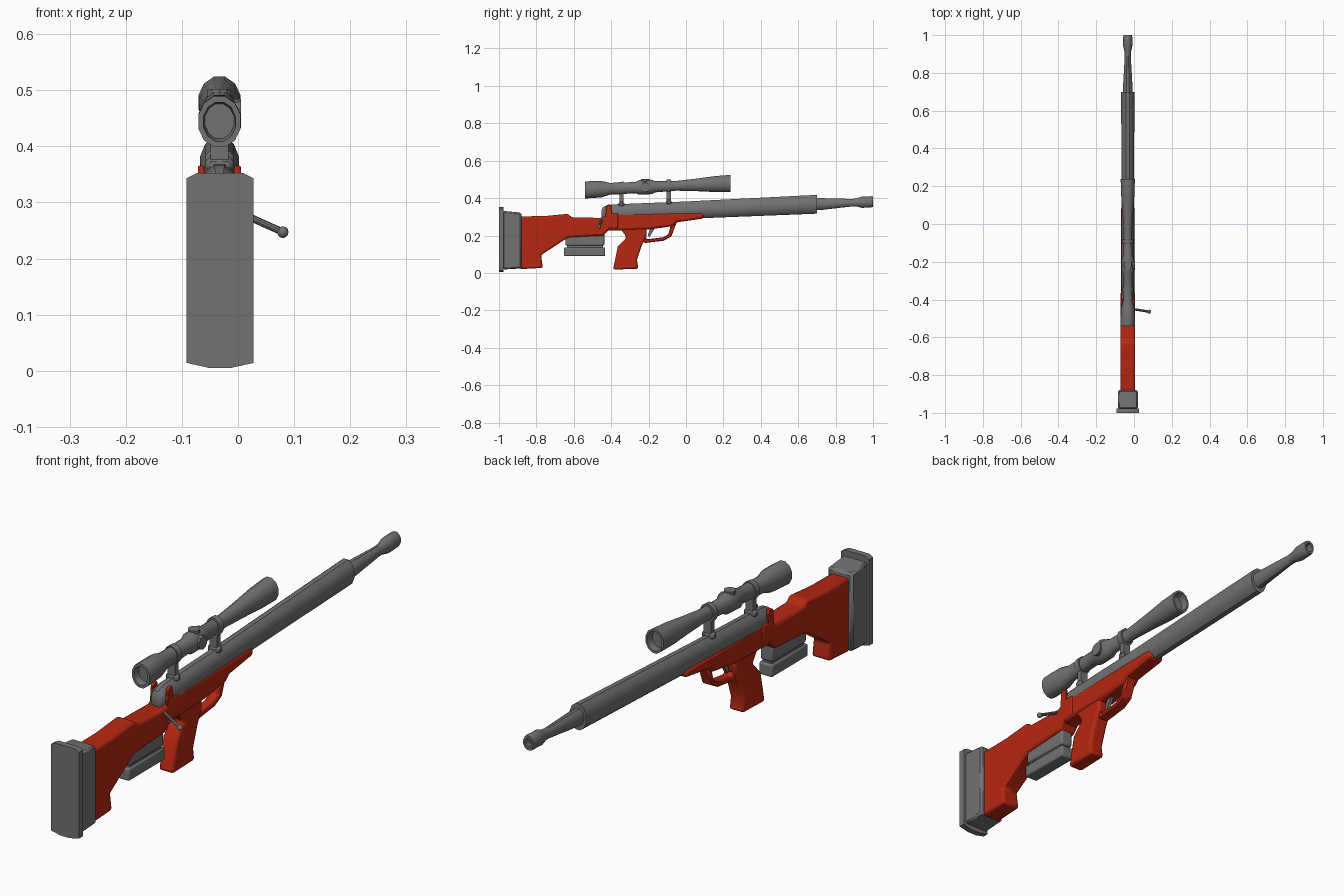
import bpy, bmesh, math
from mathutils import Vector

cube = bpy.data.objects.get("Cube")
if cube:
    bpy.data.objects.remove(cube)

CX = -0.033      # middle plane of the rifle
SLOPE = 0.045    # upward tilt of barrel and scope


def material(name, color):
    m = bpy.data.materials.new(name)
    m.use_nodes = True
    m.diffuse_color = color
    m.node_tree.nodes["Principled BSDF"].inputs["Base Color"].default_value = color
    return m


RED = material("red stock", (0.47, 0.02, 0.006, 1))
GREY = material("gunmetal grey", (0.17, 0.17, 0.17, 1))


def finish(bm, name, mat, bevel=0, segments=2, angle=35):
    bmesh.ops.recalc_face_normals(bm, faces=bm.faces)
    mesh = bpy.data.meshes.new(name)
    bm.to_mesh(mesh)
    bm.free()
    ob = bpy.data.objects.new(name, mesh)
    bpy.context.collection.objects.link(ob)
    mesh.materials.append(mat)
    if bevel:
        mod = ob.modifiers.new("bevel", "BEVEL")
        mod.width, mod.segments = bevel, segments
        mod.limit_method, mod.angle_limit = "ANGLE", math.radians(40)
    bpy.ops.object.select_all(action="DESELECT")
    ob.select_set(True)
    bpy.context.view_layer.objects.active = ob
    bpy.ops.object.shade_smooth_by_angle(angle=math.radians(angle))
    return ob


def slab(name, outline, width, mat, bevel=0, x=CX, segments=2):
    """Extrude a side outline of (y, z) points across x."""
    bm = bmesh.new()
    face = bm.faces.new([bm.verts.new((x - width / 2, y, z)) for y, z in outline])
    new = bmesh.ops.extrude_face_region(bm, geom=[face])["geom"]
    bmesh.ops.translate(bm, vec=(width, 0, 0),
                        verts=[v for v in new if isinstance(v, bmesh.types.BMVert)])
    return finish(bm, name, mat, bevel, segments)


def box(y0, y1, z0, z1):
    return [(y0, z0), (y1, z0), (y1, z1), (y0, z1)]


def tube(name, rings, z0, squash, sides=12):
    """Loft oval rings of (y, radius) along the tilted axis."""
    bm = bmesh.new()
    loops = []
    for y, r in rings:
        turn = [2 * math.pi * (i + 0.5) / sides for i in range(sides)]
        loops.append([bm.verts.new((CX + r * squash * math.cos(a), y,
                                    z0 + SLOPE * y + r * math.sin(a))) for a in turn])
    for a, b in zip(loops, loops[1:]):
        for i in range(sides):
            j = (i + 1) % sides
            bm.faces.new((a[i], a[j], b[j], b[i]))
    bm.faces.new(loops[0])
    bm.faces.new(loops[-1])
    return finish(bm, name, GREY)


def rod(name, start, end, radius, sides=10):
    start, end = Vector(start), Vector(end)
    way = end - start
    bm = bmesh.new()
    bmesh.ops.create_cone(bm, cap_ends=True, segments=sides, radius1=radius,
                          radius2=radius, depth=way.length)
    bm.transform(way.to_track_quat("Z", "Y").to_matrix().to_4x4())
    bmesh.ops.translate(bm, vec=(start + end) / 2, verts=bm.verts)
    return finish(bm, name, GREY)


# Stock: shoulder section, receiver bed, fore-end and grip
slab("shoulder_stock", [(-.89, .02), (-.765, .027), (-.775, .095), (-.63, .19), (-.44, .2),
                        (-.41, .235), (-.36, .235), (-.36, .32), (-.41, .32), (-.445, .294),
                        (-.61, .297), (-.63, .316), (-.755, .304), (-.89, .302)],
     .078, RED, .01)
slab("fore_end", [(-.43, .225), (-.2, .232), (-.07, .25), (-.05, .27), (.096, .291),
                  (.09, .322), (-.43, .318)], .07, RED, .012)
slab("pistol_grip", [(-.39, .018), (-.255, .022), (-.262, .07), (-.235, .15), (-.21, .2),
                     (-.21, .25), (-.4, .25), (-.345, .23), (-.318, .19), (-.365, .14)],
     .062, RED, .012)
slab("trigger_guard", [(-.05, .27), (-.078, .195), (-.12, .172), (-.22, .16), (-.245, .185),
                       (-.225, .2), (-.205, .18), (-.125, .19), (-.095, .205), (-.08, .26)],
     .042, RED, .004, segments=1)
slab("trigger", [(-.19, .24), (-.205, .2), (-.195, .192), (-.165, .24)], .012, GREY)

# Side prongs hugging the receiver
for side, label in ((1, "left"), (-1, "right")):
    slab(label + "_receiver_prong", [(-.435, .28), (-.39, .28), (-.395, .325), (-.4, .362),
                                     (-.412, .367), (-.428, .358)],
         .012, RED, .003, x=CX + side * .032, segments=1)

# Butt block and recoil pad
slab("butt_block", [(-.98, .018), (-.88, .024), (-.88, .322), (-.98, .332)], .106, GREY, .008, segments=1)
bm = bmesh.new()
half, low, high = .0595, .005, .352
outline = [(-half, low + .009), (-.02, low), (.02, low), (half, low + .009),
           (half, high - .009), (.042, high), (-.042, high), (-half, high - .009)]
pad = bm.faces.new([bm.verts.new((CX + .001 + x, -1, z)) for x, z in outline])
moved = bmesh.ops.extrude_face_region(bm, geom=[pad])["geom"]
bmesh.ops.translate(bm, vec=(0, .024, 0), verts=[v for v in moved if isinstance(v, bmesh.types.BMVert)])
finish(bm, "recoil_pad", GREY)

# Magazine box under the stock
slab("magazine_upper", box(-.645, -.437, .145, .215), .052, GREY, .008)
slab("magazine_neck", box(-.635, -.445, .13, .15), .04, GREY)
slab("magazine_lower", box(-.652, -.432, .09, .137), .056, GREY, .006)

# Barrel sleeve, muzzle and bolt
tube("barrel_sleeve", [(-.452, .022), (-.445, .036), (-.425, .046), (-.39, .05),
                       (0, .048), (.7, .052)], .3355, .7)
tube("muzzle_barrel", [(.68, .033), (.72, .033), (.885, .021), (.91, .022), (.94, .031),
                       (.99, .031), (1, .028), (1, .018), (.97, .018)], .3355, .8)
rod("bolt_handle", (-.02, -.448, .292), (.078, -.464, .248), .0065)
bm = bmesh.new()
bmesh.ops.create_uvsphere(bm, u_segments=10, v_segments=6, radius=.0105)
bmesh.ops.translate(bm, vec=(.08, -.464, .247), verts=bm.verts)
finish(bm, "bolt_knob", GREY, angle=60)

# Scope with recessed lenses, mounts and adjustment knobs
AXIS = .468
tube("scope_body", [(-.515, .032), (-.54, .036), (-.54, .047), (-.5, .047), (-.45, .045),
                    (-.41, .033), (-.27, .031), (-.25, .04), (-.185, .04), (-.165, .031),
                    (-.05, .027), (.06, .035), (.155, .044), (.238, .047),
                    (.238, .038), (.21, .034)], AXIS, .83)
for y, label in ((-.345, "rear"), (-.092, "front")):
    z = AXIS + SLOPE * y
    tube(label + "_scope_ring", [(y - .012, .036), (y + .012, .036)], AXIS, .85)
    slab(label + "_scope_mount", box(y - .011, y + .011, z - .1, z - .02), .032, GREY)
    slab(label + "_mount_foot", box(y - .015, y + .015, z - .1, z - .072), .05, GREY, .008, segments=1)
z = AXIS - SLOPE * .218
rod("windage_knob", (CX, -.218, z), (CX + .038, -.218, z), .026)
rod("elevation_knob", (CX, -.218, z), (CX, -.218, z + .044), .022)
